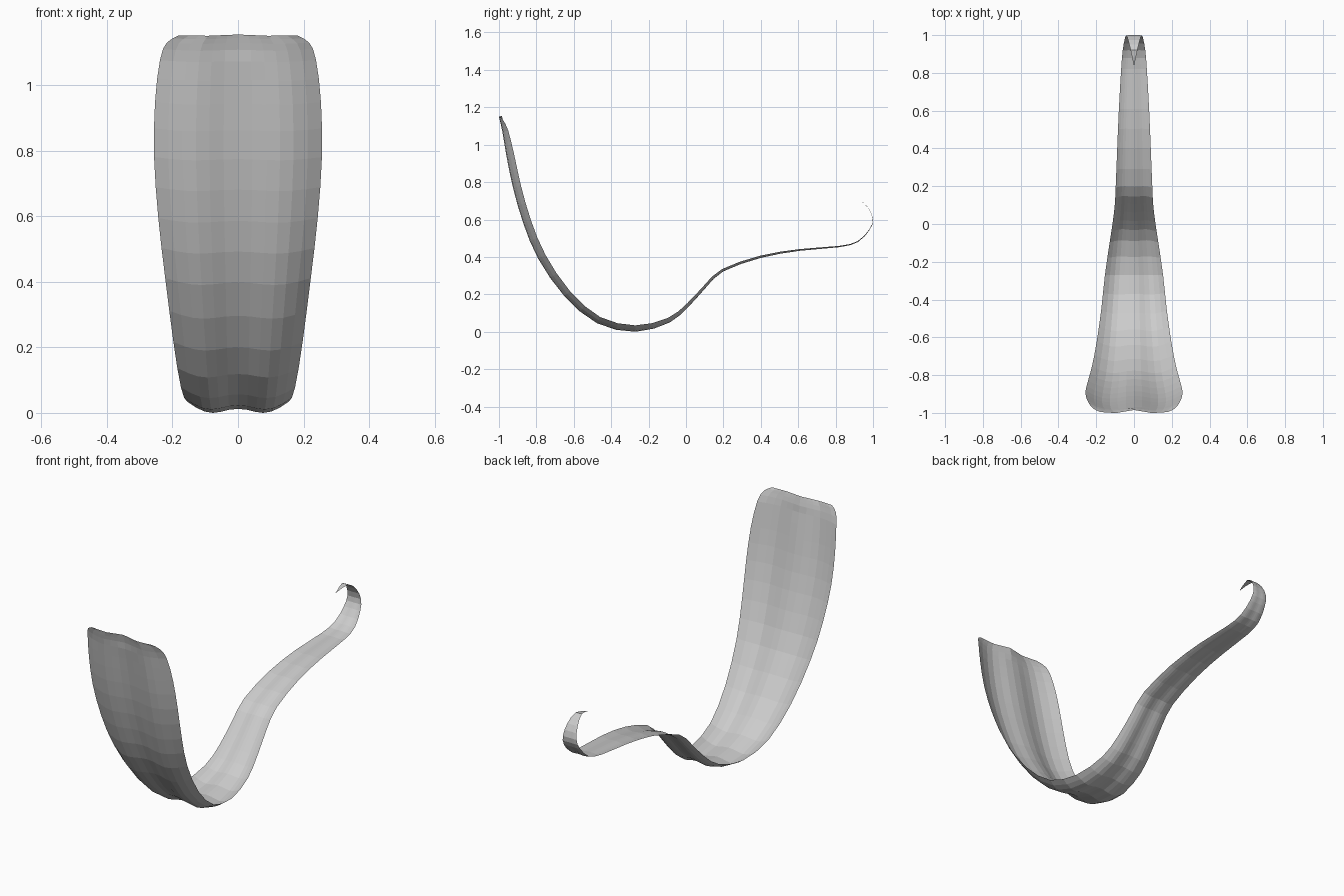
import bpy
from mathutils import Vector

# Lengthwise stations of the petal: y, z, half width, edge curl depth
STATIONS = [
    (-1.00, 1.150, 0.180, 0.005), (-0.994, 1.125, 0.217, 0.018), (-0.982, 1.07, 0.238, 0.032),
    (-0.96, 0.94, 0.253, 0.042), (-0.925, 0.77, 0.256, 0.044), (-0.87, 0.58, 0.243, 0.044),
    (-0.79, 0.39, 0.222, 0.044), (-0.65, 0.19, 0.197, 0.040), (-0.475, 0.045, 0.174, 0.037),
    (-0.27, 0.0, 0.154, 0.034), (-0.086, 0.050, 0.129, 0.026), (0.02, 0.140, 0.113, 0.018),
    (0.11, 0.240, 0.102, 0.015), (0.20, 0.323, 0.097, 0.014), (0.40, 0.395, 0.089, 0.012),
    (0.61, 0.433, 0.080, 0.009), (0.82, 0.452, 0.068, 0.007), (0.92, 0.480, 0.060, 0.005),
    (0.982, 0.545, 0.049, 0.003), (1.0, 0.600, 0.041, 0.002), (0.975, 0.662, 0.031, 0.001),
    (0.92, 0.704, 0.018, 0.0), (0.84, 0.685, 0.001, 0.0)]
# Half cross-section: fraction of half width, fraction of curl depth (central ridge, raised edge)
SECTION = [(0, .36), (.17, .29), (.34, .1), (.5, 0), (.66, .12), (.83, .48), (1, 1)]
SECTION = [(-u, d) for u, d in SECTION[:0:-1]] + SECTION


def smooth_rows(pts, steps):
    """Catmull-Rom interpolation through the stations."""
    p = [Vector(q) for q in pts]
    p = [2 * p[0] - p[1]] + p + [2 * p[-1] - p[-2]]
    rows = []
    for a, b, c, d in zip(p, p[1:], p[2:], p[3:]):
        for k in range(steps):
            t = k / steps
            rows.append(0.5 * (2 * b + (c - a) * t + (2 * a - 5 * b + 4 * c - d) * t**2
                               + (3 * b - a - 3 * c + d) * t**3))
    return rows + [p[-2]]


# Sweep the cross-section along the profile
rows = smooth_rows(STATIONS, 2)
verts, faces, n = [], [], len(SECTION)
for i, (y, z, w, depth) in enumerate(rows):
    a, b = rows[max(i - 1, 0)], rows[min(i + 1, len(rows) - 1)]
    t = Vector((b[0] - a[0], b[1] - a[1])).normalized()
    ridge = 0.016 if i < 4 else 0
    for u, d in SECTION:
        off = max(d * depth, ridge * max(0, 1 - abs(u) * 2))
        verts.append((u * w, y - t.y * off, z + t.x * off))
for i in range(len(rows) - 1):
    for j in range(n - 1):
        k = i * n + j
        faces.append((k, k + 1, k + n + 1, k + n))

mesh = bpy.data.meshes.new("petal")
mesh.from_pydata(verts, [], faces)
mesh.update()
petal = bpy.data.objects.new("petal", mesh)
bpy.context.collection.objects.link(petal)
